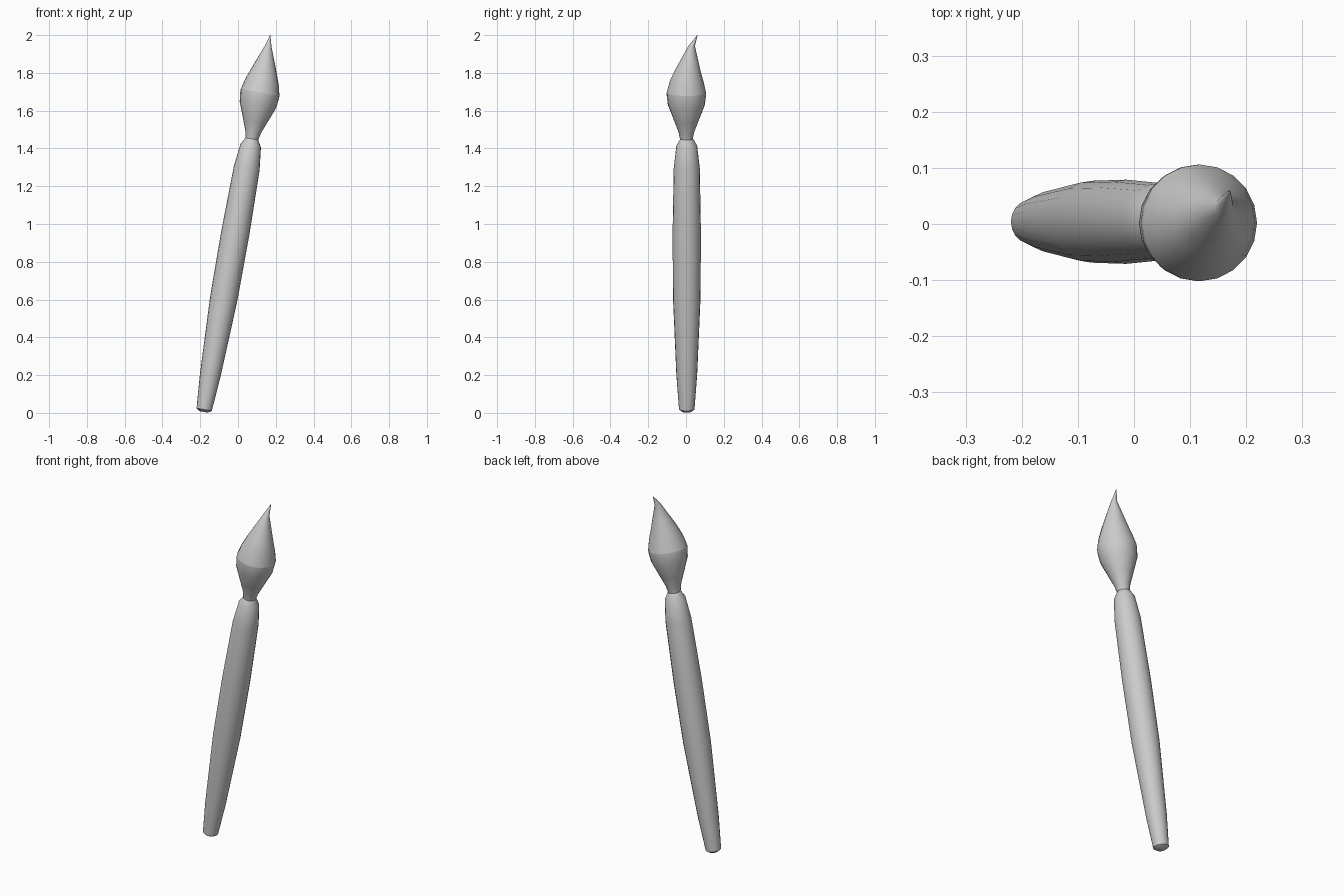
import bpy, bmesh, math
from mathutils import Vector, Matrix

if "Cube" in bpy.data.objects:
    bpy.data.objects.remove(bpy.data.objects["Cube"])

SIDES = 20
TILT = Matrix.Translation((-0.179, 0.002, 0.018)) @ Matrix.Rotation(math.radians(10), 4, 'Y')


def loft(name, rings, angle=40):
    """Skin circular rings (distance along axis, radius, sideways bend) into a closed solid."""
    bm = bmesh.new()
    loops = []
    for s, r, bend in rings:
        loops.append([bm.verts.new(TILT @ Vector((
            r * math.cos(math.tau * i / SIDES),
            r * math.sin(math.tau * i / SIDES) + bend, s))) for i in range(SIDES)])
    for a, b in zip(loops, loops[1:]):
        for i in range(SIDES):
            j = (i + 1) % SIDES
            bm.faces.new((a[i], a[j], b[j], b[i]))
    bm.faces.new(loops[0][::-1])
    bm.faces.new(loops[-1])
    mesh = bpy.data.meshes.new(name)
    bm.to_mesh(mesh)
    bm.free()
    obj = bpy.data.objects.new(name, mesh)
    bpy.context.collection.objects.link(obj)
    bpy.ops.object.select_all(action='DESELECT')
    obj.select_set(True)
    bpy.context.view_layer.objects.active = obj
    bpy.ops.object.shade_smooth_by_angle(angle=math.radians(angle))
    return obj


# Long handle, rounded at the butt and pinched at the neck
loft("handle", [(s, r, 0.002) for s, r in (
    (-0.013, 0.022), (0.0, 0.041), (0.185, 0.055), (0.60, 0.073), (0.95, 0.075),
    (1.298, 0.069), (1.418, 0.055), (1.455, 0.034))])

# Flared ferrule
loft("ferrule", [(s, r, 0) for s, r in (
    (1.455, 0.034), (1.49, 0.041), (1.55, 0.064), (1.638, 0.098), (1.69, 0.104), (1.704, 0.104))])

# Bristles, swept to one side at the tip
loft("bristles", [
    (1.704, 0.104, 0), (1.762, 0.09, 0.001), (1.82, 0.069, 0.006),
    (1.875, 0.048, 0.015), (1.955, 0.017, 0.028), (2.012, 0.001, 0.058)])
